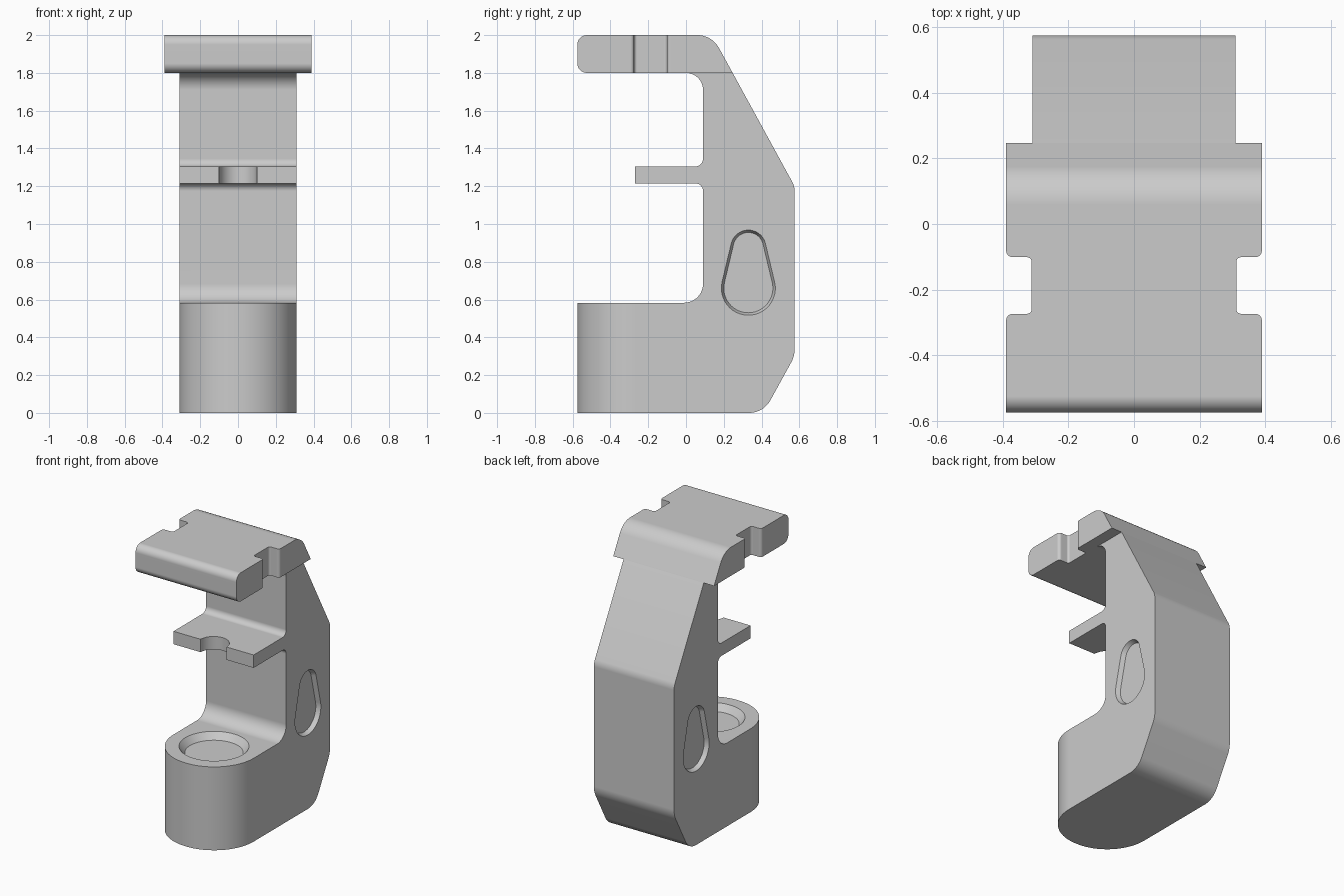
import bpy, bmesh, math
from mathutils import Vector, Matrix

if "Cube" in bpy.data.objects:
    bpy.data.objects.remove(bpy.data.objects["Cube"])


def rounded(corners, steps=10):
    """Polygon outline from (u, v, fillet radius) corners."""
    out = []
    n = len(corners)
    for i, (u, v, r) in enumerate(corners):
        p = Vector((u, v))
        if r == 0:
            out.append(p)
            continue
        a = (Vector(corners[i - 1][:2]) - p).normalized()
        b = (Vector(corners[(i + 1) % n][:2]) - p).normalized()
        half = a.angle(b) / 2
        centre = p + (a + b).normalized() * r / math.sin(half)
        start = p + a * r / math.tan(half) - centre
        end = p + b * r / math.tan(half) - centre
        turn = math.atan2(start.x * end.y - start.y * end.x, start.dot(end))
        out += [centre + Matrix.Rotation(turn * k / steps, 2) @ start
                for k in range(steps + 1)]
    return out


def loft(name, axis, lo, hi, pts_lo, pts_hi=None):
    """Solid between two matching outlines: axis x uses (y, z), axis z uses (x, y)."""
    def place(p, h):
        return (h, p[0], p[1]) if axis == 'x' else (p[0], p[1], h)
    bm = bmesh.new()
    a = [bm.verts.new(place(p, lo)) for p in pts_lo]
    b = [bm.verts.new(place(p, hi)) for p in (pts_hi or pts_lo)]
    bm.faces.new(a)
    bm.faces.new(b)
    for i in range(len(a)):
        j = (i + 1) % len(a)
        bm.faces.new((a[i], a[j], b[j], b[i]))
    bmesh.ops.recalc_face_normals(bm, faces=bm.faces)
    mesh = bpy.data.meshes.new(name)
    bm.to_mesh(mesh)
    bm.free()
    ob = bpy.data.objects.new(name, mesh)
    bpy.context.collection.objects.link(ob)
    return ob


def activate(ob):
    bpy.ops.object.select_all(action='DESELECT')
    bpy.context.view_layer.objects.active = ob
    ob.select_set(True)


def carve(ob, cutter, operation='DIFFERENCE'):
    mod = ob.modifiers.new("carve", 'BOOLEAN')
    mod.operation, mod.object, mod.solver = operation, cutter, 'EXACT'
    activate(ob)
    bpy.ops.object.modifier_apply(modifier=mod.name)
    bpy.data.objects.remove(cutter)


def finish(ob):
    activate(ob)
    bpy.ops.object.shade_smooth_by_angle(angle=math.radians(30))
    ob.modifiers.new("clean_shading", 'WEIGHTED_NORMAL').keep_sharp = True


def circle(x, y, r, n=64):
    return [(x + r * math.cos(math.tau * i / n), y + r * math.sin(math.tau * i / n))
            for i in range(n)]


def teardrop(grow):
    """Hull of a large lower circle and a small upper one."""
    y, z_big, z_small, big, small = 0.33, 0.66, 0.875, 0.13 + grow, 0.08 + grow
    t = math.asin((big - small) / (z_small - z_big))
    pts = []
    for z, r, a0, a1 in ((z_big, big, math.pi - t, math.tau + t),
                         (z_small, small, t, math.pi - t)):
        for k in range(25):
            a = a0 + (a1 - a0) * k / 24
            pts.append((y + r * math.cos(a), z + r * math.sin(a)))
    return pts


# Body: side profile with base, spine and shelf, trimmed by a round-fronted plan
body = loft("body", 'x', -0.5, 0.5, rounded([
    (-0.7, 0, 0), (0.41, 0, 0.13), (0.575, 0.3, 0.15), (0.575, 1.2, 0.1),
    (0.247, 1.8, 0), (0.15, 1.88, 0), (0, 1.88, 0), (0, 1.8, 0),
    (0.09, 1.8, 0.0899), (0.09, 1.305, 0.04), (-0.27, 1.305, 0),
    (-0.27, 1.215, 0), (0.09, 1.215, 0.04), (0.09, 0.583, 0.1), (-0.7, 0.583, 0)]))
carve(body, loft("body_plan", 'z', -0.2, 2.2, rounded([
    (-0.31, -0.575, 0.305), (0.31, -0.575, 0.305), (0.31, 0.8, 0), (-0.31, 0.8, 0)], 24)),
    'INTERSECT')

# Shelf notch and tapered pocket in the base
carve(body, loft("shelf_notch", 'z', 1.1, 1.4, circle(0, -0.27, 0.1)))
carve(body, loft("base_pocket", 'z', 0.538, 0.628,
                 circle(0, -0.265, 0.185), circle(0, -0.265, 0.259)))

# Teardrop recess on each side
for s in (-1, 1):
    carve(body, loft("side_recess", 'x', s * 0.28, s * 0.34, teardrop(0), teardrop(0.026)))
finish(body)

# Top plate: side profile trimmed by a plan with notched sides
plate = loft("top_plate", 'x', -0.5, 0.5, rounded([
    (-0.575, 1.8, 0.05), (0.247, 1.8, 0), (0.137, 2, 0.13), (-0.575, 2, 0.05)]))
side = [(0.39, -0.8, 0), (0.39, -0.274, 0.02), (0.312, -0.274, 0.015),
        (0.312, -0.101, 0.015), (0.39, -0.101, 0.02), (0.39, 0.6, 0)]
carve(plate, loft("plate_plan", 'z', 1.6, 2.2,
                  rounded(side + [(-x, y, r) for x, y, r in reversed(side)], 6)), 'INTERSECT')
finish(plate)
